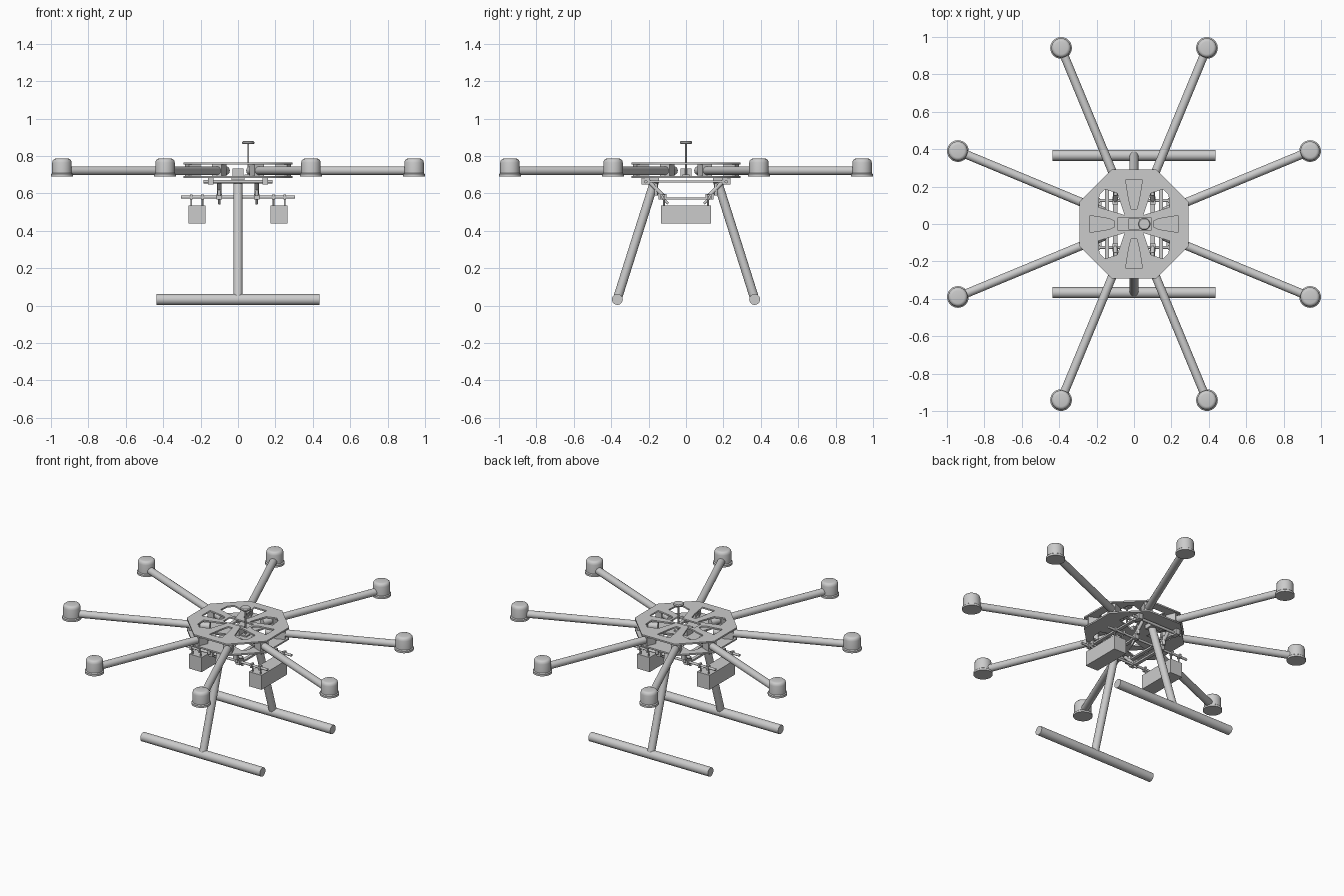
import bpy, bmesh, math
from mathutils import Vector, Matrix

if "Cube" in bpy.data.objects:
    bpy.data.objects.remove(bpy.data.objects["Cube"])


def finish(bm, name, smooth=False):
    bmesh.ops.recalc_face_normals(bm, faces=bm.faces)
    me = bpy.data.meshes.new(name)
    bm.to_mesh(me)
    bm.free()
    ob = bpy.data.objects.new(name, me)
    bpy.context.collection.objects.link(ob)
    if smooth:
        bpy.context.view_layer.objects.active = ob
        bpy.ops.object.select_all(action='DESELECT')
        ob.select_set(True)
        bpy.ops.object.shade_smooth_by_angle(angle=math.radians(35))
    return ob


def box(name, center, size, rot=0.0):
    bm = bmesh.new()
    mat = Matrix.Translation(center) @ Matrix.Rotation(rot, 4, 'Z') @ Matrix.Diagonal((*size, 1))
    bmesh.ops.create_cube(bm, size=1, matrix=mat)
    return finish(bm, name)


def tube(name, a, b, r, seg=24):
    a, b = Vector(a), Vector(b)
    d = b - a
    mat = Matrix.Translation((a + b) / 2) @ d.to_track_quat('Z', 'Y').to_matrix().to_4x4()
    bm = bmesh.new()
    bmesh.ops.create_cone(bm, cap_ends=True, segments=seg, radius1=r, radius2=r,
                          depth=d.length, matrix=mat)
    return finish(bm, name, True)


def lathe(name, profile, loc, seg=32):
    bm = bmesh.new()
    vs = [bm.verts.new((r, 0, z)) for r, z in profile]
    es = [bm.edges.new(p) for p in zip(vs, vs[1:])]
    bmesh.ops.spin(bm, geom=vs + es, cent=(0, 0, 0), axis=(0, 0, 1), angle=math.tau, steps=seg)
    bmesh.ops.remove_doubles(bm, verts=bm.verts, dist=1e-5)
    bmesh.ops.translate(bm, verts=bm.verts, vec=loc)
    return finish(bm, name, True)


def plate(name, outlines, z, thick):
    # filled 2D curve: the first outline is the rim, the others become holes
    cu = bpy.data.curves.new(name, 'CURVE')
    cu.dimensions = '2D'
    cu.fill_mode = 'BOTH'
    cu.extrude = thick / 2
    for pts in outlines:
        sp = cu.splines.new('POLY')
        sp.points.add(len(pts) - 1)
        for p, (x, y) in zip(sp.points, pts):
            p.co = (x, y, 0, 1)
        sp.use_cyclic_u = True
    ob = bpy.data.objects.new(name, cu)
    ob.location.z = z
    bpy.context.collection.objects.link(ob)
    bpy.ops.object.select_all(action='DESELECT')
    ob.select_set(True)
    bpy.context.view_layer.objects.active = ob
    bpy.ops.object.convert(target='MESH')


ANGLES = [math.radians(22.5 + 45 * i) for i in range(8)]

# octagonal centre plates with cut-outs
octagon = [(0.314 * math.cos(a), 0.314 * math.sin(a)) for a in ANGLES]
corner = [(0.05, 0.048), (0.19, 0.09), (0.185, 0.155), (0.155, 0.185), (0.09, 0.165)]
corner_holes = [[(sx * x, sy * y) for x, y in corner] for sx in (-1, 1) for sy in (-1, 1)]
slot = [(-0.045, 0.235), (-0.028, 0.13), (-0.015, 0.08), (0.015, 0.08), (0.028, 0.13), (0.045, 0.235)]
slots = [[(x, s * y) for x, y in slot] for s in (-1, 1)]
slots += [[(s * max(y, 0.105), x) for x, y in slot] for s in (-1, 1)]
middle = [[(-0.085, -0.035), (0.09, -0.035), (0.09, 0.035), (-0.085, 0.035)]]
plate("top_plate", [octagon] + corner_holes + slots + middle, 0.759, 0.01)
plate("bottom_plate", [octagon] + corner_holes, 0.688, 0.01)

# arms, clamps and motors
motor = [(0, 0.69), (0.058, 0.69), (0.058, 0.703), (0.052, 0.708), (0.052, 0.765),
         (0.049, 0.777), (0.042, 0.784), (0.034, 0.786), (0, 0.786)]
for i, a in enumerate(ANGLES):
    c, s = math.cos(a), math.sin(a)
    tube(f"arm_{i}", (0.17 * c, 0.17 * s, 0.722), (1.0 * c, 1.0 * s, 0.722), 0.023)
    box(f"arm_clamp_{i}", (0.262 * c, 0.262 * s, 0.7235), (0.065, 0.055, 0.062), a)
    lathe(f"motor_{i}", motor, (1.019 * c, 1.019 * s, 0))

# controller and antenna mast
box("controller", (0, 0, 0.713), (0.06, 0.06, 0.042))
box("mast_base", (0.055, 0, 0.697), (0.04, 0.04, 0.01))
tube("antenna_mast", (0.055, 0, 0.69), (0.055, 0, 0.868), 0.005, 12)
lathe("antenna_disc", [(0, 0.863), (0.027, 0.863), (0.033, 0.868), (0.033, 0.874),
                       (0.028, 0.879), (0, 0.879)], (0.055, 0, 0))

# landing gear
for s, side in ((-1, "front"), (1, "back")):
    tube(f"{side}_leg", (0, s * 0.165, 0.675), (0, s * 0.366, 0.04), 0.024)
    tube(f"{side}_skid", (-0.437, s * 0.367, 0.033), (0.437, s * 0.367, 0.033), 0.029)
    box(f"{side}_leg_mount", (0, s * 0.175, 0.67), (0.07, 0.06, 0.028))

# payload suspension under the body
for s, side in ((-1, "front"), (1, "back")):
    tube(f"{side}_upper_rod", (-0.185, s * 0.215, 0.663), (0.185, s * 0.215, 0.663), 0.009, 16)
    tube(f"{side}_payload_rail", (-0.305, s * 0.125, 0.58), (0.305, s * 0.125, 0.58), 0.008, 16)
    for t, hand in ((-1, "left"), (1, "right")):
        tag = f"{side}_{hand}"
        box(f"{tag}_upper_clamp", (t * 0.145, s * 0.215, 0.665), (0.03, 0.045, 0.036))
        tube(f"{tag}_strut", (t * 0.1, s * 0.2, 0.665), (t * 0.1, s * 0.12, 0.585), 0.011, 16)
        tube(f"{tag}_damper", (t * 0.1, s * 0.16, 0.59), (t * 0.1, s * 0.16, 0.652), 0.009, 16)
        tube(f"{tag}_brace", (t * 0.1, s * 0.13, 0.58), (t * 0.1, s * 0.095, 0.545), 0.007, 12)
        box(f"{tag}_rail_clamp", (t * 0.1, s * 0.125, 0.582), (0.03, 0.042, 0.03))
        # hangers holding the payload boxes on the rails
        for k in (0.19, 0.25):
            tube(f"{tag}_hanger", (t * k, s * 0.118, 0.53), (t * k, s * 0.118, 0.58), 0.005, 12)
            box(f"{tag}_hanger_ring", (t * k, s * 0.125, 0.58), (0.014, 0.026, 0.026))
for t, hand in ((-1, "left"), (1, "right")):
    box(f"{hand}_payload_box", (t * 0.219, 0, 0.488), (0.092, 0.266, 0.096))
    box(f"{hand}_cross_beam", (t * 0.1, 0, 0.573), (0.022, 0.24, 0.012))
    box(f"{hand}_upper_beam", (t * 0.145, 0, 0.664), (0.022, 0.42, 0.012))
